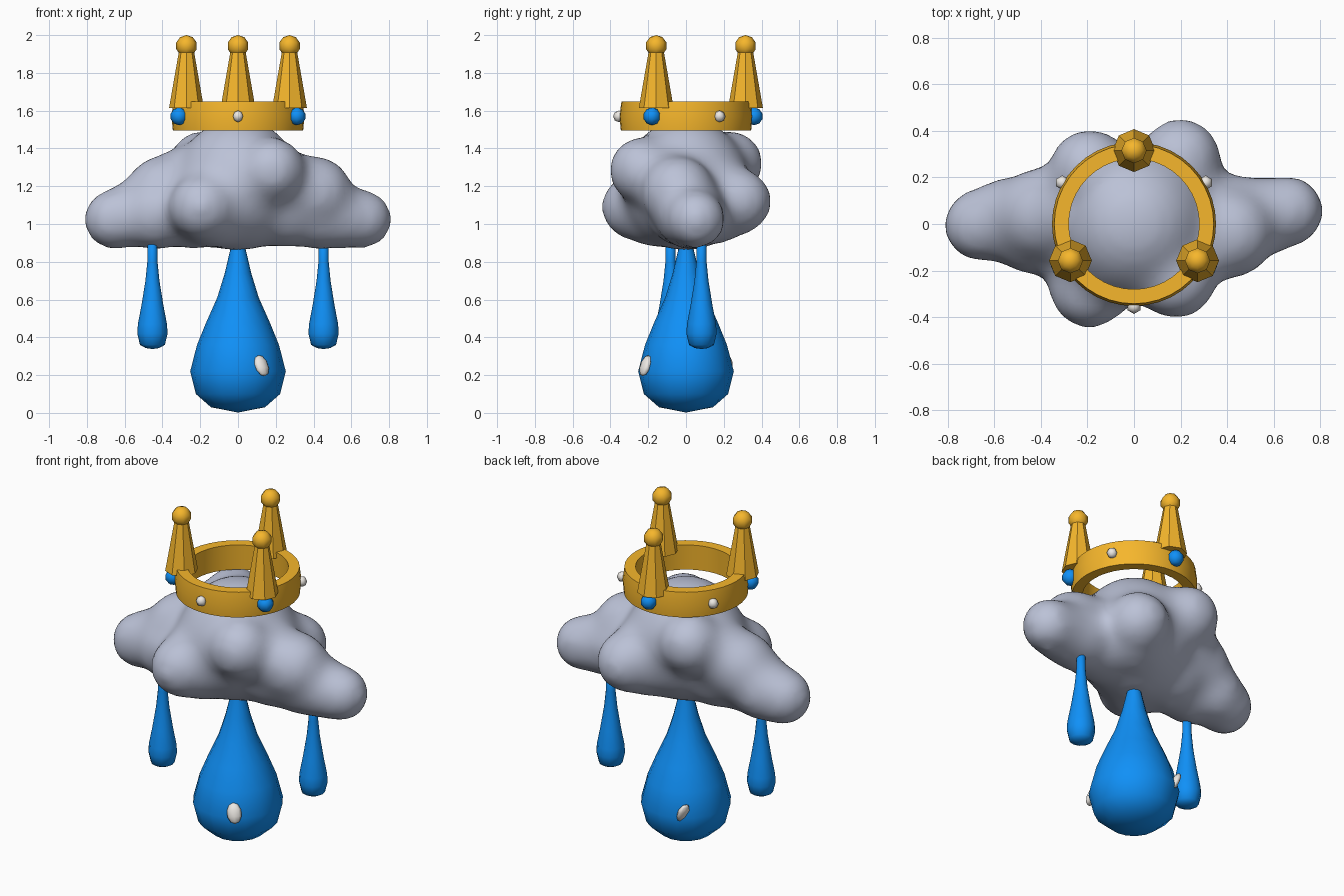
import bpy, bmesh, math
from mathutils import Matrix, Vector

if "Cube" in bpy.data.objects:
    bpy.data.objects.remove(bpy.data.objects["Cube"])


def material(name, rgb):
    m = bpy.data.materials.new(name)
    m.diffuse_color = (*rgb, 1)
    m.use_nodes = True
    m.node_tree.nodes["Principled BSDF"].inputs["Base Color"].default_value = m.diffuse_color
    return m


GOLD = material("gold", (0.92, 0.47, 0.025))
BLUE = material("blue", (0.005, 0.28, 0.93))
WHITE = material("white", (0.84, 0.81, 0.77))
CLOUD = material("cloud_grey", (0.50, 0.54, 0.68))


def make(name, bm, mat, smooth=None):
    bmesh.ops.recalc_face_normals(bm, faces=bm.faces[:])
    me = bpy.data.meshes.new(name)
    bm.to_mesh(me)
    bm.free()
    me.materials.append(mat)
    ob = bpy.data.objects.new(name, me)
    bpy.context.collection.objects.link(ob)
    if smooth == "all":
        me.shade_smooth()
    elif smooth:
        bpy.ops.object.select_all(action='DESELECT')
        ob.select_set(True)
        bpy.context.view_layer.objects.active = ob
        bpy.ops.object.shade_smooth_by_angle(angle=math.radians(smooth))
    return ob


def lathe(name, profile, steps, mat, smooth, at=(0, 0, 0), closed=False):
    bm = bmesh.new()
    vs = [bm.verts.new((r, 0, z)) for r, z in profile]
    es = [bm.edges.new(p) for p in zip(vs, vs[1:])]
    if closed:
        es.append(bm.edges.new((vs[-1], vs[0])))
    bmesh.ops.spin(bm, geom=vs + es, cent=(0, 0, 0), axis=(0, 0, 1),
                   angle=2 * math.pi, steps=steps)
    bmesh.ops.remove_doubles(bm, verts=bm.verts[:], dist=1e-4)
    bmesh.ops.translate(bm, verts=bm.verts[:], vec=at)
    return make(name, bm, mat, smooth)


def ball(name, matrix, r, mat, segs=8, rings=5):
    bm = bmesh.new()
    bmesh.ops.create_uvsphere(bm, u_segments=segs, v_segments=rings, radius=r, matrix=matrix)
    return make(name, bm, mat, "all")


def polar(deg, r, z):
    a = math.radians(deg)
    return Vector((r * math.cos(a), r * math.sin(a), z))


# Cloud: overlapping puffs fused into one soft surface
puffs = [
    (0, 0, 1.20, 0.345), (0, 0, 1.245, 0.32),
    (-0.19, -0.275, 1.09, 0.18), (0.20, 0.28, 1.12, 0.18),
    (-0.13, -0.15, 1.10, 0.23), (0.14, 0.15, 1.12, 0.23),
    (0.18, -0.235, 1.285, 0.18), (-0.19, 0.235, 1.32, 0.18),
    (-0.24, 0, 1.095, 0.23), (0.25, 0, 1.095, 0.225),
    (-0.29, 0.08, 1.21, 0.20), (0.30, -0.07, 1.19, 0.19),
    (-0.40, 0.04, 1.16, 0.205), (0.41, -0.04, 1.165, 0.20),
    (-0.43, -0.03, 1.055, 0.195), (0.43, 0.02, 1.055, 0.195),
    (-0.54, 0.02, 1.055, 0.185), (0.55, 0.03, 1.04, 0.175),
    (-0.658, -0.005, 1.025, 0.165), (0.662, 0.055, 1.025, 0.16),
]
bm = bmesh.new()
for x, y, z, r in puffs:
    bmesh.ops.create_uvsphere(bm, u_segments=32, v_segments=20, radius=r,
                              matrix=Matrix.Translation((x, y, z)))
cloud = make("cloud", bm, CLOUD, "all")
remesh = cloud.modifiers.new("fuse", 'REMESH')
remesh.mode = 'VOXEL'
remesh.voxel_size = 0.028
remesh.use_smooth_shade = True
soften = cloud.modifiers.new("soften", 'SMOOTH')
soften.factor = 0.5
soften.iterations = 34

# Raindrops
lathe("large_drop", [(0, 0.94), (0.03, 0.93), (0.042, 0.86), (0.07, 0.74), (0.11, 0.61),
                     (0.168, 0.48), (0.217, 0.36), (0.253, 0.22), (0.223, 0.10),
                     (0.143, 0.03), (0, 0.002)], 16, BLUE, "all")
for side, tag in ((-1, "left"), (1, "right")):
    lathe("small_drop_" + tag, [(0, 0.95), (0.024, 0.94), (0.027, 0.80), (0.037, 0.70),
                                (0.058, 0.57), (0.077, 0.47), (0.08, 0.42), (0.066, 0.36),
                                (0.035, 0.343), (0, 0.338)], 12, BLUE, "all",
          (0.453 * side, 0.082 * side, 0))

# Highlights on the large drop
flat = Matrix.Diagonal((0.042, 0.022, 0.06, 1))
turn = Matrix.Rotation(math.radians(30), 4, 'Z')
lean = Matrix.Rotation(math.radians(-22), 4, 'X') @ Matrix.Rotation(math.radians(-8), 4, 'Y')
ball("highlight_front", Matrix.Translation((0.125, -0.215, 0.25)) @ turn @ lean @ flat, 1, WHITE)
side_on = Matrix.Rotation(math.radians(75), 4, 'Z')
tilt = Matrix.Rotation(math.radians(-22), 4, 'X')
ball("highlight_back", Matrix.Translation((-0.125, 0.207, 0.25)) @ side_on @ tilt @ flat, 1, WHITE)

# Crown band
lathe("crown_band", [(0.345, 1.495), (0.352, 1.57), (0.342, 1.648), (0.28, 1.648),
                     (0.285, 1.495)], 40, GOLD, 30, closed=True)

# Crown points, tips and gems
for i, a in enumerate((90, 210, 330), 1):
    bm = bmesh.new()
    bmesh.ops.create_cone(bm, cap_ends=True, segments=8, radius1=0.092, radius2=0.038,
                          depth=0.31, matrix=Matrix.Translation(polar(a, 0.315, 1.77)))
    make(f"crown_point_{i}", bm, GOLD)
    ball(f"crown_tip_{i}", Matrix.Translation(polar(a, 0.315, 1.943)), 0.057, GOLD)
    ball(f"blue_gem_{i}", Matrix.Translation(polar(a, 0.36, 1.57)), 0.047, BLUE)
    ball(f"white_gem_{i}", Matrix.Translation(polar(a + 60, 0.355, 1.57)), 0.031, WHITE, 6, 4)
